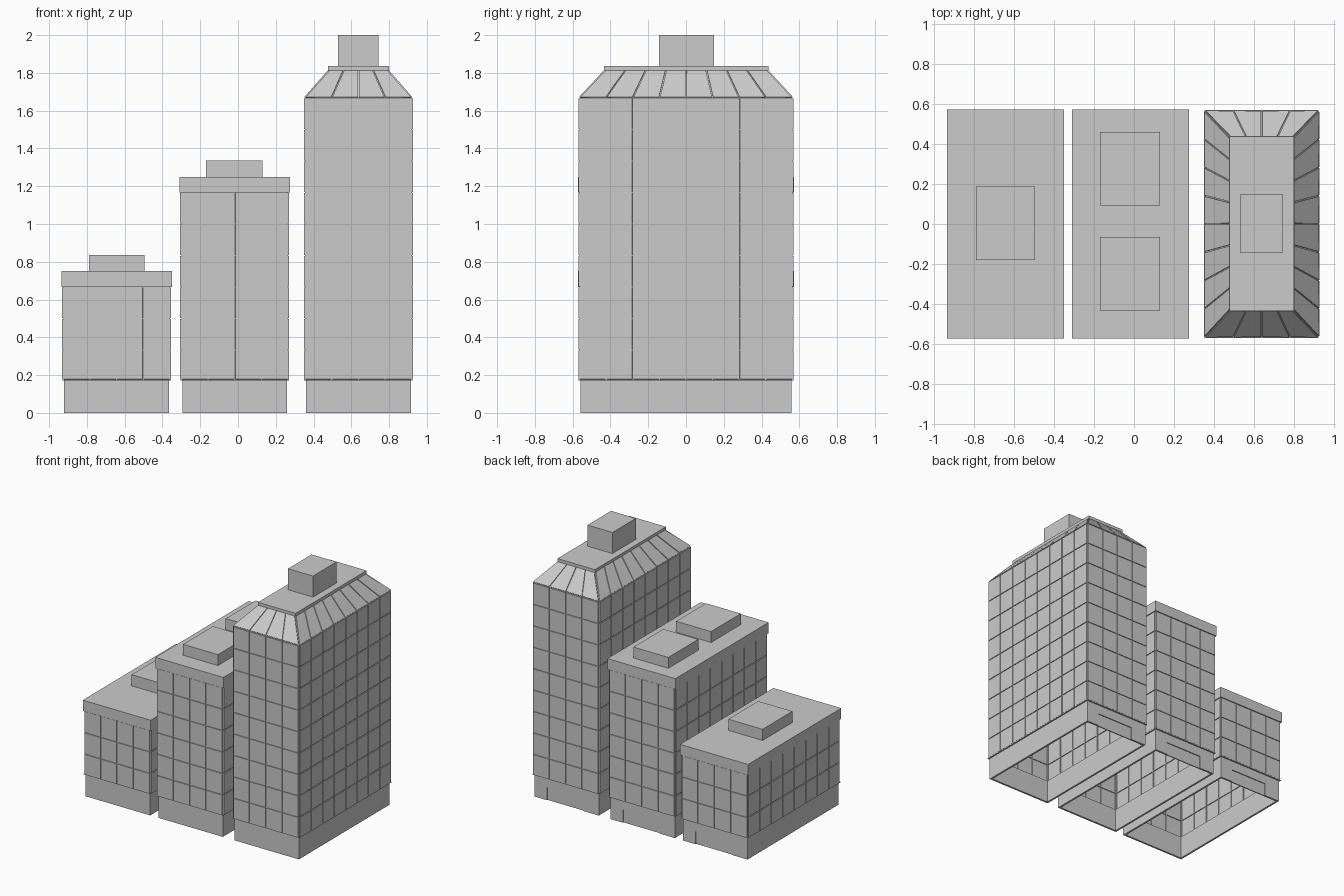
import bpy, bmesh
from mathutils import Vector

if "Cube" in bpy.data.objects:
    bpy.data.objects.remove(bpy.data.objects["Cube"])

Y = 0.573            # half depth of each block
BAYS = (4, 8)        # window bays on short / long sides


def finish(bm, name):
    me = bpy.data.meshes.new(name)
    bm.to_mesh(me)
    bm.free()
    ob = bpy.data.objects.new(name, me)
    bpy.context.collection.objects.link(ob)
    return ob


def add_box(bm, x0, x1, y0, y1, z0, z1):
    verts = bmesh.ops.create_cube(bm, size=1)["verts"]
    for v in verts:
        v.co = Vector((x1 if v.co.x > 0 else x0,
                       y1 if v.co.y > 0 else y0,
                       z1 if v.co.z > 0 else z0))


def box(name, *dims):
    bm = bmesh.new()
    add_box(bm, *dims)
    return finish(bm, name)


def shrink(x0, x1, d):
    return (x0 + d, x1 - d, -Y + d, Y - d)


def corners(r, z):
    x0, x1, y0, y1 = r
    return [Vector(p) for p in ((x0, y0, z), (x1, y0, z), (x1, y1, z), (x0, y1, z))]


def facade(name, levels):
    """Hollow wall sheet between stacked rectangles, with a raised panel per bay."""
    bm = bmesh.new()
    for (ra, za), (rb, zb) in zip(levels, levels[1:]):
        lo, hi = corners(ra, za), corners(rb, zb)
        for s in range(4):
            n, t = BAYS[s % 2], (s + 1) % 4
            for i in range(n):
                f, g = i / n, (i + 1) / n
                bm.faces.new([bm.verts.new(p) for p in (
                    lo[s].lerp(lo[t], f), lo[s].lerp(lo[t], g),
                    hi[s].lerp(hi[t], g), hi[s].lerp(hi[t], f))])
    bmesh.ops.remove_doubles(bm, verts=bm.verts, dist=1e-5)
    panels = bm.faces[:]
    bm.normal_update()
    bmesh.ops.inset_individual(bm, faces=panels, thickness=0.004, depth=0)
    bm.normal_update()
    bmesh.ops.inset_individual(bm, faces=panels, thickness=0.0004, depth=0.006)
    return finish(bm, name)


def base(name, x0, x1):
    """Open-bottomed ground floor with a recessed door at the back."""
    a, b, c, d = shrink(x0, x1, 0.015)
    t, w = 0.015, x1 - x0
    dl, dr, dz = x0 + 0.25 * w, x0 + 0.79 * w, 0.1
    bm = bmesh.new()
    add_box(bm, a, b, c, c + t, 0, 0.175)
    add_box(bm, a, a + t, c + t, d - t, 0, 0.175)
    add_box(bm, b - t, b, c + t, d - t, 0, 0.175)
    add_box(bm, a, dl, d - t, d, 0, 0.175)
    add_box(bm, dr, b, d - t, d, 0, 0.175)
    add_box(bm, dl, dr, d - t, d, dz, 0.175)
    add_box(bm, dl, dr, d - t, d - 0.007, 0, dz)
    # overhanging ledge that carries the upper floors
    a, b, c, d = shrink(x0, x1, 0.005)
    e, z = 0.025, (0.172, 0.178)
    add_box(bm, a, b, c, c + e, *z)
    add_box(bm, a, b, d - e, d, *z)
    add_box(bm, a, a + e, c + e, d - e, *z)
    add_box(bm, b - e, b, c + e, d - e, *z)
    return finish(bm, name)


def block(name, x0, x1, floors):
    base(name + "_base", x0, x1)
    r = shrink(x0, x1, 0.010)
    zs = [0.175] + [i / 6 for i in range(2, floors + 1)]
    facade(name + "_walls", [(r, z) for z in zs])
    return r, zs[-1]


# low and middle blocks with flat parapet roofs
for name, x0, x1, floors in (("low_block", -0.935, -0.35, 4),
                             ("middle_block", -0.31, 0.275, 7)):
    r, top = block(name, x0, x1, floors)
    box(name + "_parapet", x0, x1, -Y, Y, top, top + 1 / 12)

# tall block with a sloped roof
r, top = block("tall_block", 0.345, 0.93, 10)
facade("sloped_roof", [(r, top), ((0.485, 0.79, -0.425, 0.427), 1.815)])
box("sloped_roof_cap", 0.477, 0.80, -0.435, 0.438, 1.812, 1.836)

# rooftop plant rooms
box("low_roof_room", -0.79, -0.495, -0.18, 0.187, 0.75, 0.837)
box("middle_roof_room_front", -0.17, 0.13, -0.432, -0.065, 1.25, 1.335)
box("middle_roof_room_back", -0.17, 0.13, 0.092, 0.46, 1.25, 1.335)
box("tall_roof_room", 0.53, 0.745, -0.142, 0.147, 1.83, 2.0)
